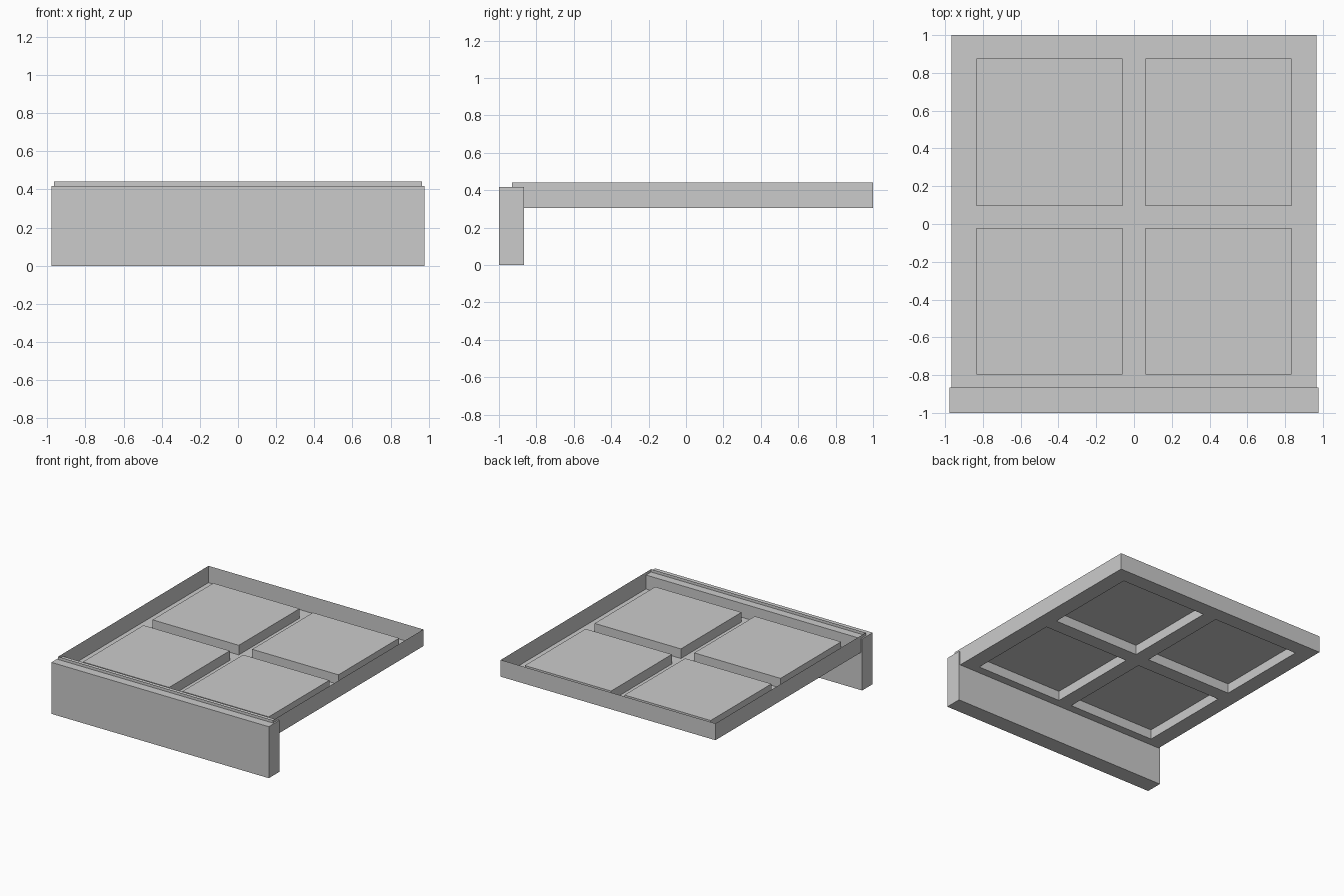
import bpy, bmesh

if "Cube" in bpy.data.objects:
    bpy.data.objects.remove(bpy.data.objects["Cube"])

FLOOR, RIM, PANEL_H = 0.305, 0.441, 0.078


def finish(bm, name):
    mesh = bpy.data.meshes.new(name)
    bm.to_mesh(mesh)
    bm.free()
    obj = bpy.data.objects.new(name, mesh)
    bpy.context.collection.objects.link(obj)
    return obj


def extrude_up(bm, edges, height):
    """Extrude edges straight up and return nothing but the raised walls."""
    new = bmesh.ops.extrude_edge_only(bm, edges=edges)["geom"]
    verts = [v for v in new if isinstance(v, bmesh.types.BMVert)]
    bmesh.ops.translate(bm, verts=verts, vec=(0, 0, height))


# Sheet tray: gridded floor with four embossed panels and a thin rim
xs = [-0.965, -0.835, -0.06, 0.06, 0.835, 0.965]
ys = [-0.93, -0.798, -0.02, 0.096, 0.876, 1.0]
bm = bmesh.new()
grid = [[bm.verts.new((x, y, FLOOR)) for y in ys] for x in xs]
panels = []
for i in range(5):
    for j in range(5):
        face = bm.faces.new((grid[i][j], grid[i + 1][j],
                             grid[i + 1][j + 1], grid[i][j + 1]))
        if i in (1, 3) and j in (1, 3):
            panels.append(face)

extrude_up(bm, [e for e in bm.edges if e.is_boundary], RIM - FLOOR)

raised = bmesh.ops.extrude_discrete_faces(bm, faces=panels)["faces"]
for face in raised:
    bmesh.ops.translate(bm, verts=face.verts, vec=(0, 0, PANEL_H))

bmesh.ops.remove_doubles(bm, verts=bm.verts, dist=1e-5)
bmesh.ops.recalc_face_normals(bm, faces=bm.faces)
# Merge the coplanar grid cells into clean flat faces
bmesh.ops.dissolve_limit(bm, angle_limit=0.01, verts=bm.verts, edges=bm.edges)
finish(bm, "paneled_tray")

# Front board: solid box hanging below the tray
bm = bmesh.new()
bmesh.ops.create_cube(bm, size=1)
bmesh.ops.scale(bm, verts=bm.verts, vec=(1.954, 0.135, 0.418))
bmesh.ops.translate(bm, verts=bm.verts, vec=(0, -0.9325, 0.209))
finish(bm, "front_board")
